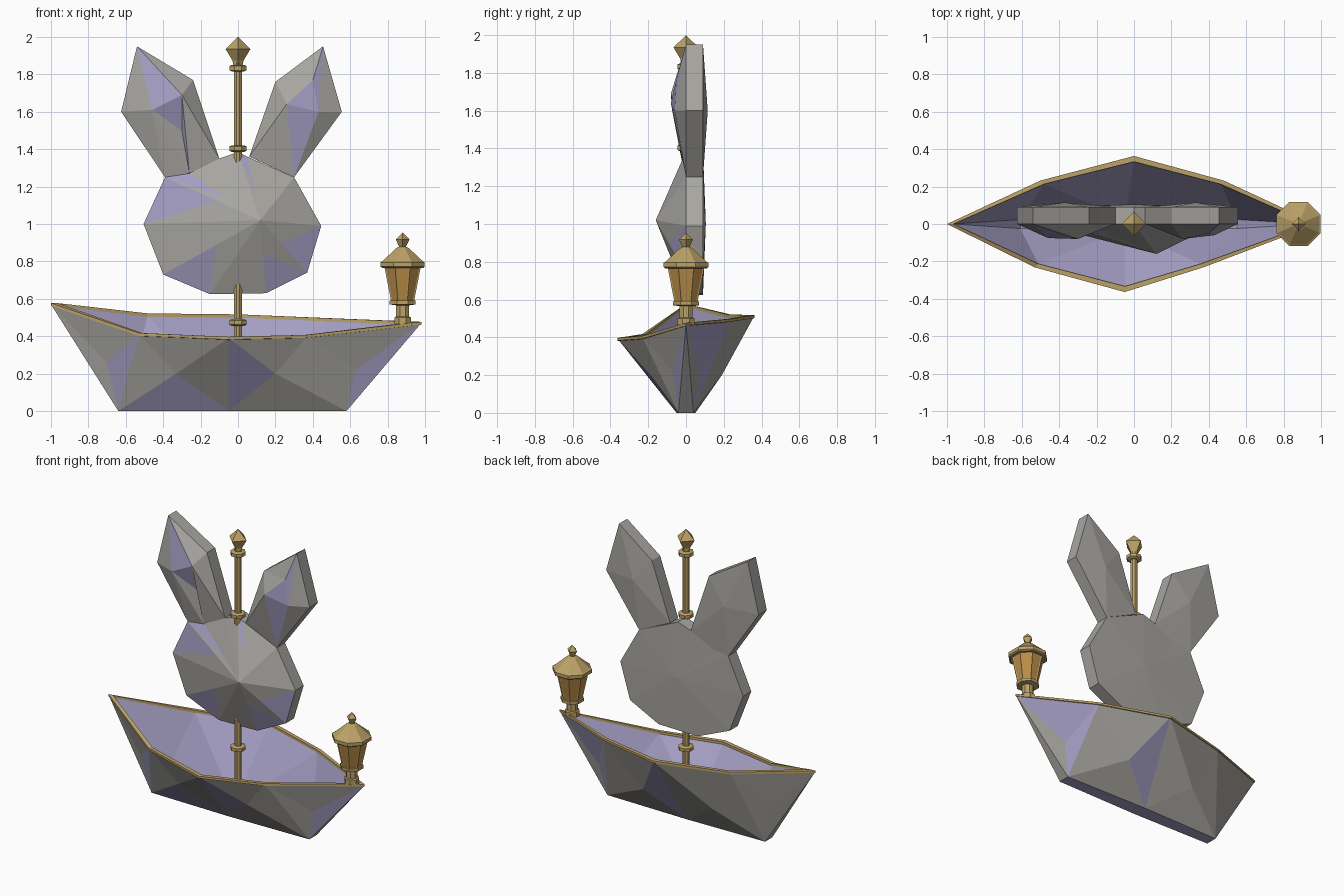
import bpy, bmesh, math
from mathutils import Vector as V

cube = bpy.data.objects.get("Cube")
if cube:
    bpy.data.objects.remove(cube, do_unlink=True)


def material(name, rgb):
    m = bpy.data.materials.new(name)
    m.use_nodes = True
    m.diffuse_color = (*rgb, 1)
    m.node_tree.nodes["Principled BSDF"].inputs["Base Color"].default_value = (*rgb, 1)
    return m


MATS = [material("stone grey", (.39, .38, .355)), material("pale lilac", (.37, .34, .54)),
        material("antique gold", (.50, .36, .135)), material("amber glass", (.50, .27, .065))]
GREY, LILAC, GOLD, GLASS = range(4)


def build(name, polys, inset=0):
    """Make an object from (corner points, colour) pairs, welding shared corners."""
    bm = bmesh.new()
    for pts, colour in polys:
        bm.faces.new([bm.verts.new(p) for p in pts]).material_index = colour
    bmesh.ops.remove_doubles(bm, verts=bm.verts, dist=1e-5)
    bmesh.ops.recalc_face_normals(bm, faces=bm.faces)
    if inset:
        sides = [f for f in bm.faces if len(f.verts) == 4]
        bmesh.ops.inset_individual(bm, faces=sides, thickness=inset, depth=-.004)
        for f in sides:
            f.material_index = GLASS
    me = bpy.data.meshes.new(name)
    bm.to_mesh(me)
    bm.free()
    for m in MATS:
        me.materials.append(m)
    ob = bpy.data.objects.new(name, me)
    bpy.context.collection.objects.link(ob)
    return ob


def lathe(name, profile, sides=8, x=0, turn=.5, inset=0):
    """Spin (radius, height) pairs round an upright axis; close both ends."""
    def ring(r, z):
        a = [2 * math.pi * (i + turn) / sides for i in range(sides)]
        return [(x + r * math.cos(t), r * math.sin(t), z) for t in a]
    rings = [ring(*p) for p in profile]
    polys = []
    for lo, hi in zip(rings, rings[1:]):
        for i in range(sides):
            j = (i + 1) % sides
            polys.append(((lo[i], lo[j], hi[j], hi[i]), GOLD))
    for end, (r, z) in ((rings[0], profile[0]), (rings[-1], profile[-1])):
        if r > 0:
            polys.append((end, GOLD))
    return build(name, polys, inset)


# Hull: faceted outer sides, thin lip and a lilac inside
BOW, STERN = V((-1, 0, .57)), V((.98, 0, .47))
FRONT_RIM = [BOW, V((-.53, -.23, .41)), V((-.05, -.36, .39)), V((.37, -.23, .40)), STERN]
BACK_RIM = [BOW, V((-.5, .23, .515)), V((0, .36, .51)), V((.48, .23, .49)), STERN]


def inner(p):
    return V((p.x * .965, p.y * .93, p.z - .008))


hull, keels, floors = [], [], []
for rim, s, lilac in ((FRONT_RIM, -1, {1, 4, 6, 12}), (BACK_RIM, 1, {6, 10, 11})):
    R = rim
    B = [V((-.64, s * .04, 0)), V((-.05, s * .05, 0)), V((.58, s * .04, 0))]
    M = [V((-.70, s * .075, .26)), V((-.33, s * .18, .2)),
         V((.20, s * .19, .2)), V((.63, s * .07, .22))]
    sides = [(R[0], R[1], M[0]), (M[0], R[1], B[0]), (R[1], M[1], B[0]), (R[1], R[2], M[1]),
             (M[1], B[1], B[0]), (R[2], B[1], M[1]), (R[2], M[2], B[1]), (R[2], R[3], M[2]),
             (R[3], B[2], M[2]), (M[2], B[2], B[1]), (R[3], M[3], B[2]), (R[3], R[4], M[3]),
             (R[4], B[2], M[3]), (R[0], M[0], B[0])]
    hull += [(f, LILAC if i in lilac else GREY) for i, f in enumerate(sides)]
    I = [inner(p) for p in R]
    K = [V((p.x * .95, p.y * .6, .05)) for p in B]
    hull += [(f, LILAC) for f in (
        (I[0], I[1], K[0]), (I[1], I[2], K[1]), (I[1], K[1], K[0]),
        (I[2], I[3], K[1]), (I[3], K[2], K[1]), (I[3], I[4], K[2]))]
    hull += [((R[i], R[i + 1], I[i + 1], I[i]), GOLD) for i in range(4)]
    keels.append(B)
    floors.append(K)
for (f, b), colour in ((keels, GREY), (floors, LILAC)):
    bow, stern = (BOW, STERN) if colour == GREY else (inner(BOW), inner(STERN))
    hull += [((bow, f[0], b[0]), colour), ((stern, f[2], b[2]), colour)]
    hull += [((f[i], f[i + 1], b[i + 1], b[i]), LILAC) for i in range(2)]
build("hull", hull)

# Gold strip capping the rim
loop = FRONT_RIM + BACK_RIM[3:0:-1]


def strip(sx, sy, dz):
    return [V((p.x * sx, p.y * sy, p.z + dz)) for p in loop]


bands = [strip(1, 1.01, -.008), strip(1, 1.01, .007),
         strip(.965, .925, .007), strip(.965, .925, -.012)]
build("rim_strip", [((bands[k][i], bands[k][(i + 1) % 8],
                      bands[(k + 1) % 4][(i + 1) % 8], bands[(k + 1) % 4][i]), GOLD)
                    for k in range(4) for i in range(8)])


def slab(name, outline, front, back_centre):
    """Flat-edged cut-out with a faceted front and a shallow peaked back."""
    n = len(outline)
    f = [V((x, 0, z)) for x, z in outline]
    b = [V((x, .09, z)) for x, z in outline]
    polys = front(f)
    for i in range(n):
        j = (i + 1) % n
        polys += [((f[i], f[j], b[j], b[i]), GREY), ((b[i], b[j], V(back_centre)), GREY)]
    return build(name, polys)


# Head: fan of facets from an off-centre peak, a few tinted near the edge
def head_front(f):
    peak, polys = V((.12, -.16, 1.02)), []
    tinted = {2, 3, 5, 7, 8, 11}
    for i, a in enumerate(f):
        b = f[(i + 1) % len(f)]
        m = a.lerp(peak, .55)
        polys += [((a, b, m), LILAC if i in tinted else GREY), ((m, b, peak), GREY)]
    return polys


slab("head", [(0, 1.385), (-.10, 1.35), (-.26, 1.27), (-.39, 1.25), (-.505, 1.0), (-.40, .73),
              (-.15, .625), (.15, .63), (.37, .74), (.445, .99), (.30, 1.25), (.05, 1.36)],
     head_front, (0, .105, 1.0))


# Tall ear with a hollow inner fold
def tall_ear_front(f):
    tip, top, root, low, foot, side = f
    p, q = V((-.30, -.08, 1.69)), V((-.46, -.075, 1.61))
    low_front, pit = low + V((0, -.01, 0)), V((-.30, -.02, 1.50))
    return [((tip, q, side), GREY), ((tip, p, q), LILAC), ((tip, top, p), GREY),
            ((top, root, p), GREY), ((p, root, low_front), GREY), ((root, low, low_front), GREY),
            ((p, low_front, pit), LILAC), ((q, p, pit), LILAC), ((q, pit, low_front), GREY),
            ((q, low_front, foot), GREY), ((low, foot, low_front), GREY), ((q, foot, side), GREY)]


slab("right_ear", [(-.54, 1.95), (-.24, 1.77), (-.10, 1.35), (-.26, 1.27), (-.39, 1.25),
                   (-.625, 1.60)], tall_ear_front, (-.37, .115, 1.6))


# Folded ear with a tinted middle
def folded_ear_front(f):
    tip, top, root, foot, side = f
    a, b, c = V((.26, -.08, 1.64)), V((.40, -.05, 1.77)), V((.43, -.06, 1.60))
    return [((tip, top, b), GREY), ((top, a, b), GREY), ((top, root, a), GREY),
            ((a, root, foot), GREY), ((a, b, c), LILAC), ((a, c, foot), LILAC),
            ((tip, b, c), LILAC), ((tip, c, side), GREY), ((c, foot, side), GREY)]


slab("left_ear", [(.455, 1.95), (.20, 1.76), (.06, 1.36), (.30, 1.25), (.555, 1.60)],
     folded_ear_front, (.33, .115, 1.6))

# Mast with collars and a pointed finial
lathe("mast", [(.023, .04), (.023, 1.87)])
for i, z in enumerate((.475, 1.405, 1.835)):
    lathe(f"mast_collar_{i + 1}", [(.035, z - .02), (.05, z - .013), (.05, z + .01), (.035, z + .016)])
lathe("mast_finial", [(.025, 1.85), (.03, 1.875), (.066, 1.935), (0, 2.0)], sides=4, turn=0)

# Lantern on the stern
LX = .88
lathe("lantern_foot", [(.048, .465), (.048, .50), (.038, .505), (.038, .565),
                       (.075, .57), (.075, .59)], x=LX)
lathe("lantern_body", [(.066, .585), (.105, .77)], x=LX, inset=.009)
lathe("lantern_roof", [(.118, .765), (.128, .772), (.128, .795), (.118, .80), (.035, .872),
                       (.016, .88)], x=LX)
lathe("lantern_finial", [(.014, .87), (.037, .917), (0, .955)], sides=4, x=LX, turn=0)
